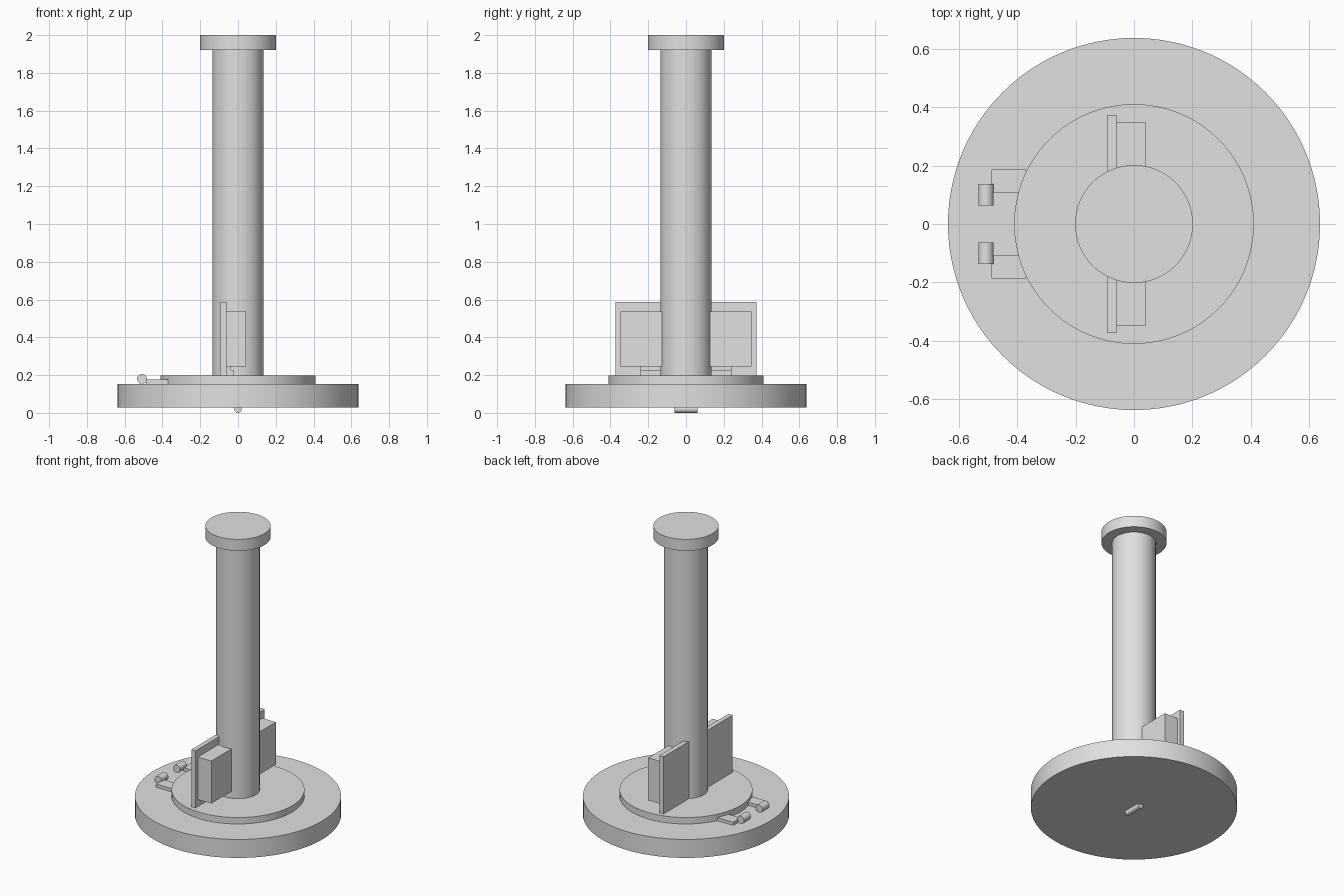
import bpy, bmesh, math
from mathutils import Matrix, Vector

if "Cube" in bpy.data.objects:
    bpy.data.objects.remove(bpy.data.objects["Cube"])

grey = bpy.data.materials.new("plain_grey")
grey.diffuse_color = (0.75, 0.75, 0.75, 1)
grey.use_nodes = True
grey.node_tree.nodes["Principled BSDF"].inputs["Base Color"].default_value = grey.diffuse_color


def finish(name, bm):
    mesh = bpy.data.meshes.new(name)
    bm.to_mesh(mesh)
    bm.free()
    mesh.materials.append(grey)
    obj = bpy.data.objects.new(name, mesh)
    bpy.context.collection.objects.link(obj)
    return obj


def cylinder(name, r, a, b, sides=96):
    """Cylinder of radius r running from point a to point b."""
    a, b = Vector(a), Vector(b)
    bm = bmesh.new()
    rot = (b - a).to_track_quat('Z', 'Y').to_matrix().to_4x4()
    bmesh.ops.create_cone(bm, cap_ends=True, segments=sides, radius1=r, radius2=r,
                          depth=(b - a).length,
                          matrix=Matrix.Translation((a + b) / 2) @ rot)
    obj = finish(name, bm)
    bpy.context.view_layer.objects.active = obj
    obj.select_set(True)
    bpy.ops.object.shade_smooth_by_angle(angle=math.radians(35))
    obj.select_set(False)


def box(name, x, y, z):
    """Box from (min, max) pairs on each axis."""
    size = Vector((x[1] - x[0], abs(y[1] - y[0]), z[1] - z[0]))
    mid = Vector((sum(x), sum(y), sum(z))) / 2
    bm = bmesh.new()
    bmesh.ops.create_cube(bm, size=1,
                          matrix=Matrix.Translation(mid) @ Matrix.Diagonal(size).to_4x4())
    finish(name, bm)


# Round base, raised disc, column and cap
cylinder("base", 0.638, (0, 0, 0.028), (0, 0, 0.154), 128)
cylinder("raised_disc", 0.411, (0, 0, 0.154), (0, 0, 0.198), 128)
cylinder("column", 0.135, (0, 0, 0.198), (0, 0, 1.922))
cylinder("cap", 0.202, (0, 0, 1.922), (0, 0, 2.0))

# Small roller under the base
cylinder("roller", 0.02, (0, -0.062, 0.02), (0, 0.062, 0.02), 32)

# Parts repeated on both sides of the column
for side, s in (("left", 1), ("right", -1)):
    box("back_plate_" + side, (-0.092, -0.06), (s * 0.08, s * 0.373), (0.198, 0.588))
    box("side_box_" + side, (-0.06, 0.042), (s * 0.125, s * 0.348), (0.246, 0.536))
    box("bracket_" + side, (-0.06, -0.02), (s * 0.12, s * 0.24), (0.198, 0.228))
    box("bracket_rib_" + side, (-0.06, -0.037), (s * 0.12, s * 0.24), (0.198, 0.246))
    box("pedal_arm_" + side, (-0.488, -0.37), (s * 0.108, s * 0.187), (0.154, 0.176))
    cylinder("pedal_knob_" + side, 0.026, (-0.508, s * 0.063, 0.179),
             (-0.508, s * 0.137, 0.179), 32)
